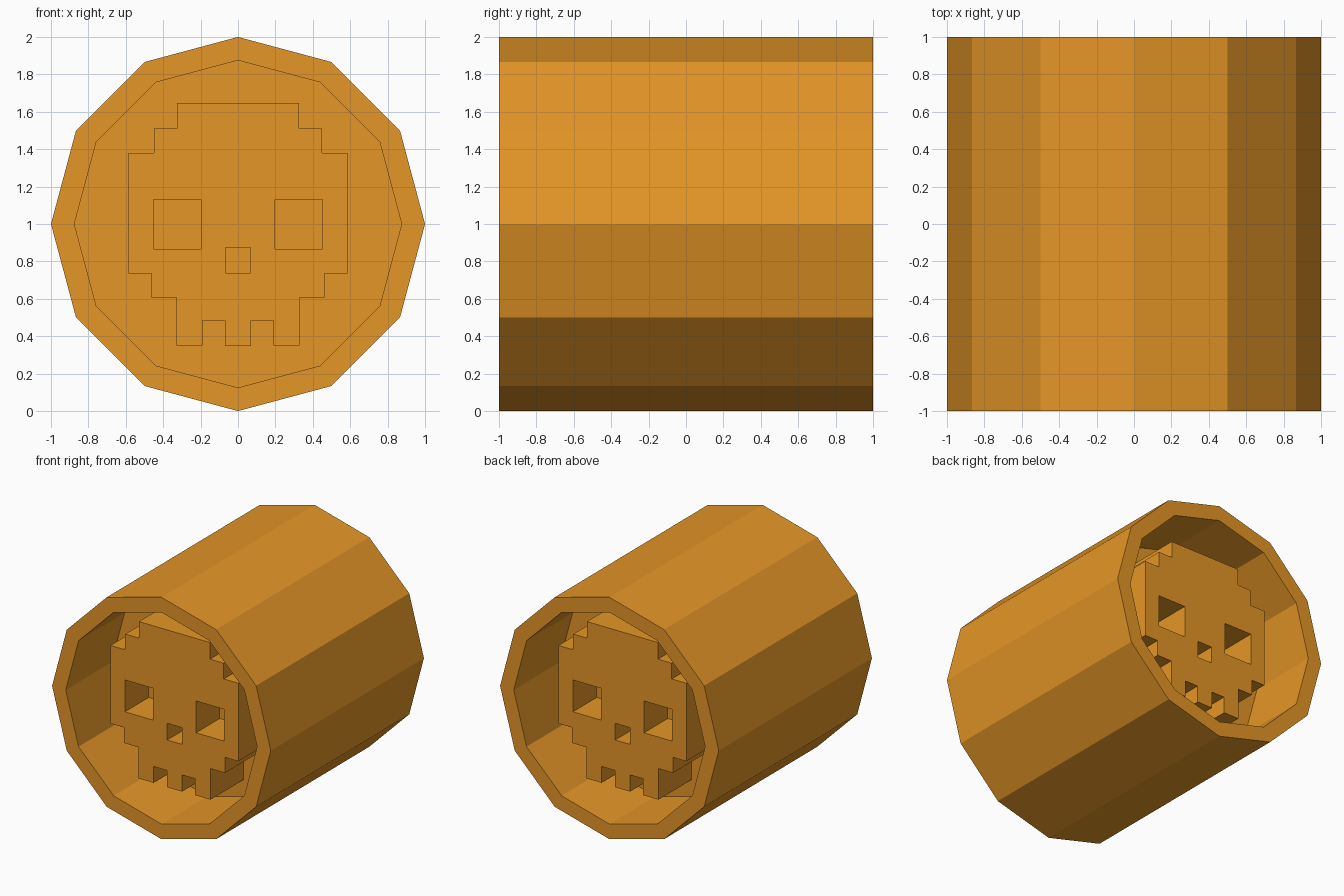
import bpy, bmesh
from math import cos, sin, pi, radians

if "Cube" in bpy.data.objects:
    bpy.data.objects.remove(bpy.data.objects["Cube"])

SIDES = 12
CZ = 1.0            # height of the barrel axis
RIM_Y, FACE_Y, SOCKET_Y, FLOOR_Y = 1.0, 0.83, 0.52, 0.40

mat = bpy.data.materials.new("orange")
mat.diffuse_color = (0.78, 0.305, 0.02, 1)
mat.use_nodes = True
mat.node_tree.nodes["Principled BSDF"].inputs["Base Color"].default_value = mat.diffuse_color


def ring(bm, radius, y):
    return [bm.verts.new((radius * cos(2 * pi * i / SIDES), y,
                          CZ + radius * sin(2 * pi * i / SIDES)))
            for i in range(SIDES)]


# Barrel: twelve-sided shell with a recess in each end
bm = bmesh.new()
profile = [(0.875, -FLOOR_Y), (0.875, -RIM_Y), (1, -RIM_Y),
           (1, RIM_Y), (0.875, RIM_Y), (0.875, FLOOR_Y)]
rings = [ring(bm, r, y) for r, y in profile]
for a, b in zip(rings, rings[1:]):
    for i in range(SIDES):
        j = (i + 1) % SIDES
        bm.faces.new((a[i], a[j], b[j], b[i]))
bm.faces.new(rings[0])
bm.faces.new(rings[-1])
bmesh.ops.recalc_face_normals(bm, faces=bm.faces)
mesh = bpy.data.meshes.new("barrel")
bm.to_mesh(mesh)
bm.free()
mesh.materials.append(mat)
bpy.context.collection.objects.link(bpy.data.objects.new("barrel", mesh))


def rect(x0, x1, z0, z1):
    return [(x0, z0), (x1, z0), (x1, z1), (x0, z1)]


def plate(name, loops, y_front, y_back, turn):
    """Extruded flat outline (with holes) facing -y, turned about z."""
    curve = bpy.data.curves.new(name, 'CURVE')
    curve.dimensions = '2D'
    curve.fill_mode = 'BOTH'
    curve.extrude = (y_front - y_back) / 2
    for pts in loops:
        s = curve.splines.new('POLY')
        s.points.add(len(pts) - 1)
        for p, (x, z) in zip(s.points, pts):
            p.co = (x, z, 0, 1)
        s.use_cyclic_u = True
        s.use_smooth = False
    curve.materials.append(mat)
    ob = bpy.data.objects.new(name, curve)
    bpy.context.collection.objects.link(ob)
    mid = (y_front + y_back) / 2
    ob.location.y = mid if turn else -mid
    ob.rotation_euler = (radians(90), 0, radians(turn))


# Pixel-style skull outline, right half mirrored to the left
half = [(0.07, 0.347), (0.07, 0.485), (0.19, 0.485), (0.19, 0.35),
        (0.33, 0.35), (0.33, 0.607), (0.463, 0.607), (0.463, 0.735),
        (0.585, 0.735), (0.585, 1.38), (0.45, 1.38), (0.45, 1.51),
        (0.325, 1.51), (0.325, 1.647)]
outline = half + [(-x, z) for x, z in reversed(half)]
eyes = [rect(0.197, 0.453, 0.867, 1.13), rect(-0.453, -0.197, 0.867, 1.13)]
nose = rect(-0.067, 0.067, 0.737, 0.875)

# Skull relief and socket floors on both ends
for end, turn in (("front", 0), ("back", 180)):
    plate(end + "_skull", [outline, *eyes, nose], FACE_Y, FLOOR_Y, turn)
    plate(end + "_sockets", [*eyes, nose], SOCKET_Y, FLOOR_Y, turn)
